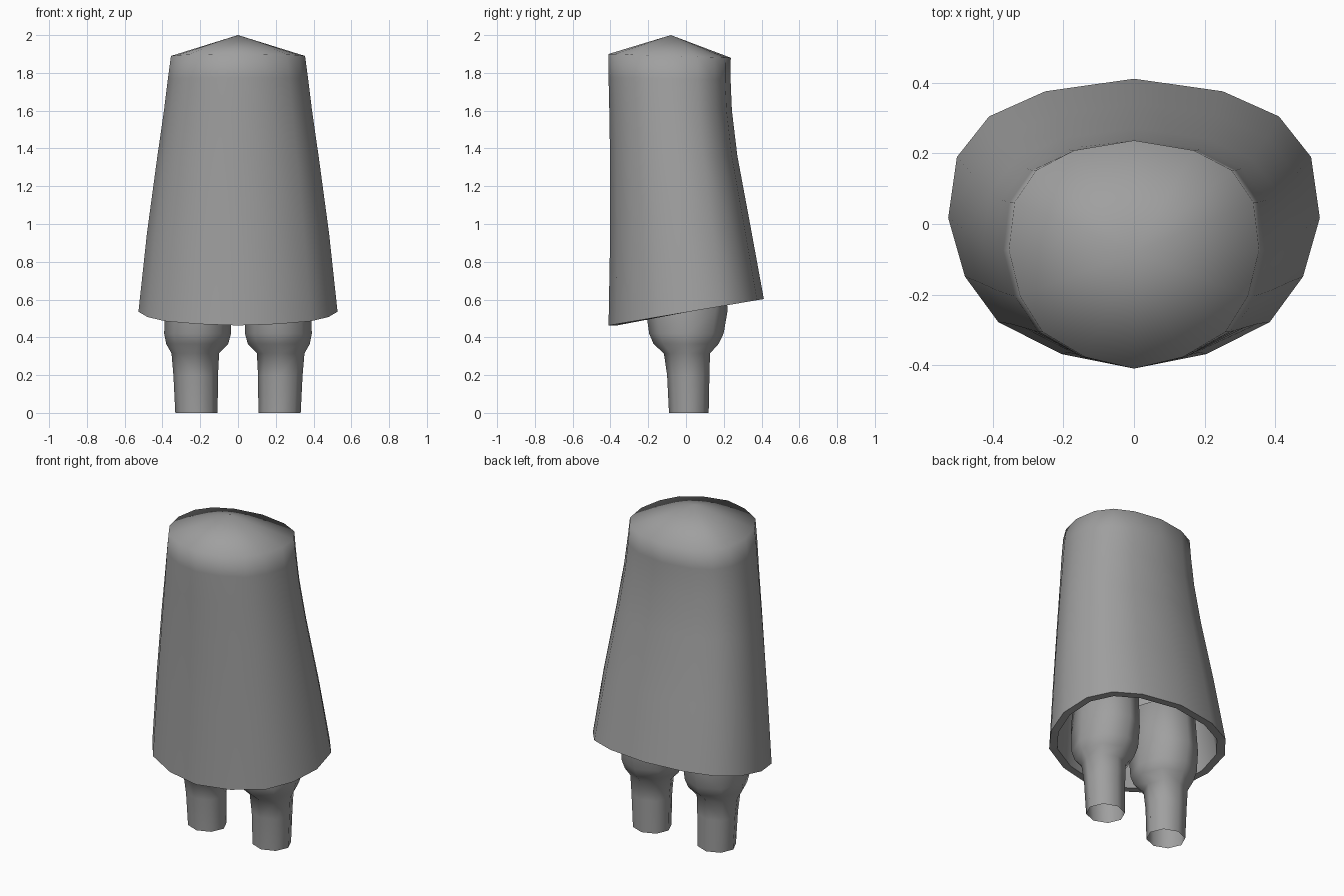
import bpy, bmesh, math

cube = bpy.data.objects.get("Cube")
if cube:
    bpy.data.objects.remove(cube, do_unlink=True)

# Single plain grey material
GREY = (0.35, 0.35, 0.35, 1.0)
mat = bpy.data.materials.new("plain grey")
mat.use_nodes = True
mat.diffuse_color = GREY
bsdf = mat.node_tree.nodes["Principled BSDF"]
bsdf.inputs["Base Color"].default_value = GREY
bsdf.inputs["Roughness"].default_value = 0.8


def bridge(bm, a, b, smooth=True):
    """Join two equal rings of vertices with quads."""
    n = len(a)
    for i in range(n):
        j = (i + 1) % n
        bm.faces.new((a[i], a[j], b[j], b[i])).smooth = smooth


def cap(bm, ring, tip):
    """Close a ring with a fan to one point."""
    v = bm.verts.new(tip)
    for i in range(len(ring)):
        bm.faces.new((ring[i], ring[(i + 1) % len(ring)], v)).smooth = True


def finish(bm, name):
    bmesh.ops.recalc_face_normals(bm, faces=bm.faces)
    mesh = bpy.data.meshes.new(name)
    bm.to_mesh(mesh)
    bm.free()
    mesh.materials.append(mat)
    obj = bpy.data.objects.new(name, mesh)
    bpy.context.collection.objects.link(obj)
    return obj


# Cloak cross-section: unit half outline from back to front, then mirrored
HALF = [(0, 1), (0.478, 0.913), (0.78, 0.74), (0.953, 0.46), (1, 0.04),
        (0.91, -0.365), (0.73, -0.68), (0.39, -0.9), (0, -1)]
OUTLINE = HALF + [(-x, y) for x, y in HALF[-2:0:-1]]

# Cloak levels: height, tilt, half width, front y, back y
LEVELS = [
    (0.533, 0.070, 0.527, -0.410, 0.412),
    (0.950, 0.035, 0.482, -0.402, 0.342),
    (1.350, 0.010, 0.428, -0.402, 0.272),
    (1.600, 0.000, 0.392, -0.406, 0.243),
    (1.770, -0.005, 0.371, -0.410, 0.236),
    (1.890, -0.010, 0.355, -0.410, 0.237),
]
WALL = 0.045


def cloak_ring(bm, level, inset=0.0, drop=0.0):
    z, tilt, half, front, back = level
    mid, depth = (front + back) / 2, (back - front) / 2 - inset
    return [bm.verts.new((x * (half - inset), mid + y * depth, z + tilt * y - drop))
            for x, y in OUTLINE]


# Cloak: outer shell, inner shell and flat hem between them
bm = bmesh.new()
outer = [cloak_ring(bm, lv) for lv in LEVELS]
inner = [cloak_ring(bm, lv, WALL, WALL * i / 5) for i, lv in enumerate(LEVELS)]
for shell, top in ((outer, 2.0), (inner, 2.0 - WALL)):
    for lower, upper in zip(shell, shell[1:]):
        bridge(bm, lower, upper)
    cap(bm, shell[-1], (0, -0.08, top))
bridge(bm, outer[0], inner[0], smooth=False)
finish(bm, "cloak")

# Leg levels: height, centre x, centre y, radius x, radius y
LEG = [
    (0.000, 0.220, 0.015, 0.112, 0.105),
    (0.200, 0.224, 0.012, 0.118, 0.112),
    (0.315, 0.226, 0.005, 0.126, 0.122),
    (0.365, 0.216, 0.000, 0.164, 0.172),
    (0.420, 0.214, 0.002, 0.177, 0.197),
    (0.540, 0.212, 0.004, 0.174, 0.216),
    (0.800, 0.205, 0.000, 0.165, 0.205),
]
SIDES = 8


def leg(name, side):
    """Leg with an open foot, widening into the thigh under the cloak."""
    bm = bmesh.new()
    rings = []
    for z, cx, cy, rx, ry in LEG:
        rings.append([bm.verts.new((side * (cx + rx * math.cos(a)), cy + ry * math.sin(a), z))
                      for a in (math.tau * i / SIDES for i in range(SIDES))])
    for lower, upper in zip(rings, rings[1:]):
        bridge(bm, lower, upper)
    cap(bm, rings[-1], (side * 0.2, 0, 0.9))
    finish(bm, name)


leg("left_leg", 1)
leg("right_leg", -1)
